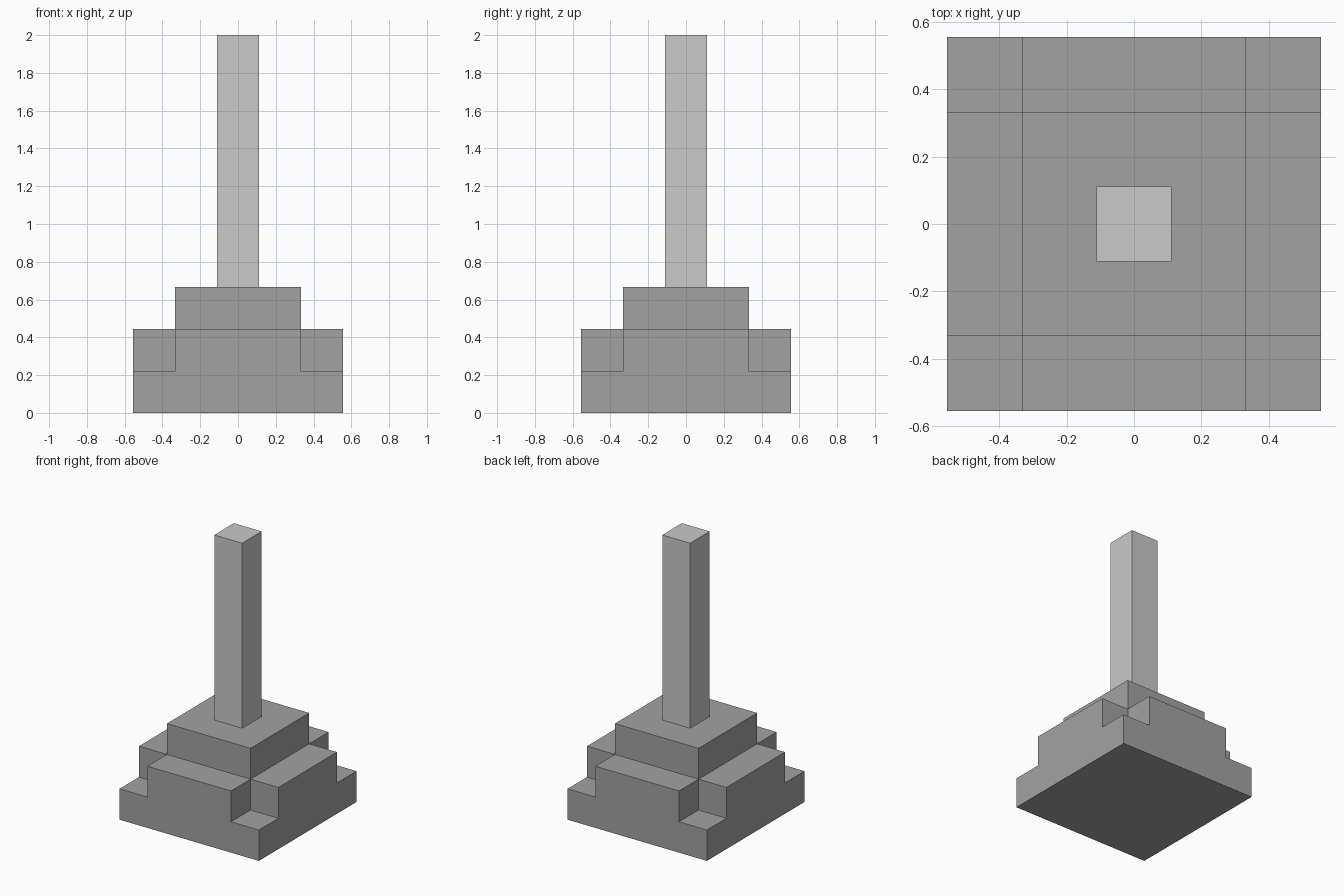
import bpy, bmesh
from mathutils import Vector

if "Cube" in bpy.data.objects:
    bpy.data.objects.remove(bpy.data.objects["Cube"])

U = 1 / 9  # the model sits on a grid of ninths


def material(name, value):
    m = bpy.data.materials.new(name)
    m.diffuse_color = (value, value, value, 1)
    m.use_nodes = True
    m.node_tree.nodes["Principled BSDF"].inputs["Base Color"].default_value = m.diffuse_color
    return m


def add_object(name, bm, mat):
    mesh = bpy.data.meshes.new(name)
    bm.to_mesh(mesh)
    bm.free()
    mesh.materials.append(mat)
    obj = bpy.data.objects.new(name, mesh)
    bpy.context.collection.objects.link(obj)
    return obj


dark_grey = material("dark_grey", 0.365)
light_grey = material("light_grey", 0.585)

# Stepped base: 3 x 3 blocks, low corners, middle-height arms, tall centre
edges = [-5 * U, -3 * U, 3 * U, 5 * U]
levels = [0, 2 * U, 4 * U, 6 * U]


def filled(i, j, k):
    return 0 <= i < 3 and 0 <= j < 3 and 0 <= k < 1 + (i == 1) + (j == 1)


bm = bmesh.new()
for i in range(3):
    for j in range(3):
        for k in range(3):
            if not filled(i, j, k):
                continue
            for axis in range(3):
                for side in (0, 1):
                    near = [i, j, k]
                    near[axis] += 2 * side - 1
                    if filled(*near):
                        continue
                    # outer wall of this block, wound to face outwards
                    ring = []
                    for a, b in ((0, 0), (1, 0), (1, 1), (0, 1)):
                        c = [i, j, k]
                        c[axis] += side
                        c[(axis + 1) % 3] += a
                        c[(axis + 2) % 3] += b
                        ring.append(bm.verts.new((edges[c[0]], edges[c[1]], levels[c[2]])))
                    bm.faces.new(ring if side else ring[::-1])
bmesh.ops.remove_doubles(bm, verts=bm.verts[:], dist=1e-4)
bmesh.ops.dissolve_limit(bm, angle_limit=0.01, verts=bm.verts[:], edges=bm.edges[:])
add_object("stepped_base", bm, dark_grey)

# Square post standing on the base
bm = bmesh.new()
bmesh.ops.create_cube(bm, size=1)
bmesh.ops.scale(bm, vec=Vector((2 * U, 2 * U, 12 * U)), verts=bm.verts[:])
bmesh.ops.translate(bm, vec=Vector((0, 0, 12 * U)), verts=bm.verts[:])
add_object("post", bm, light_grey)
